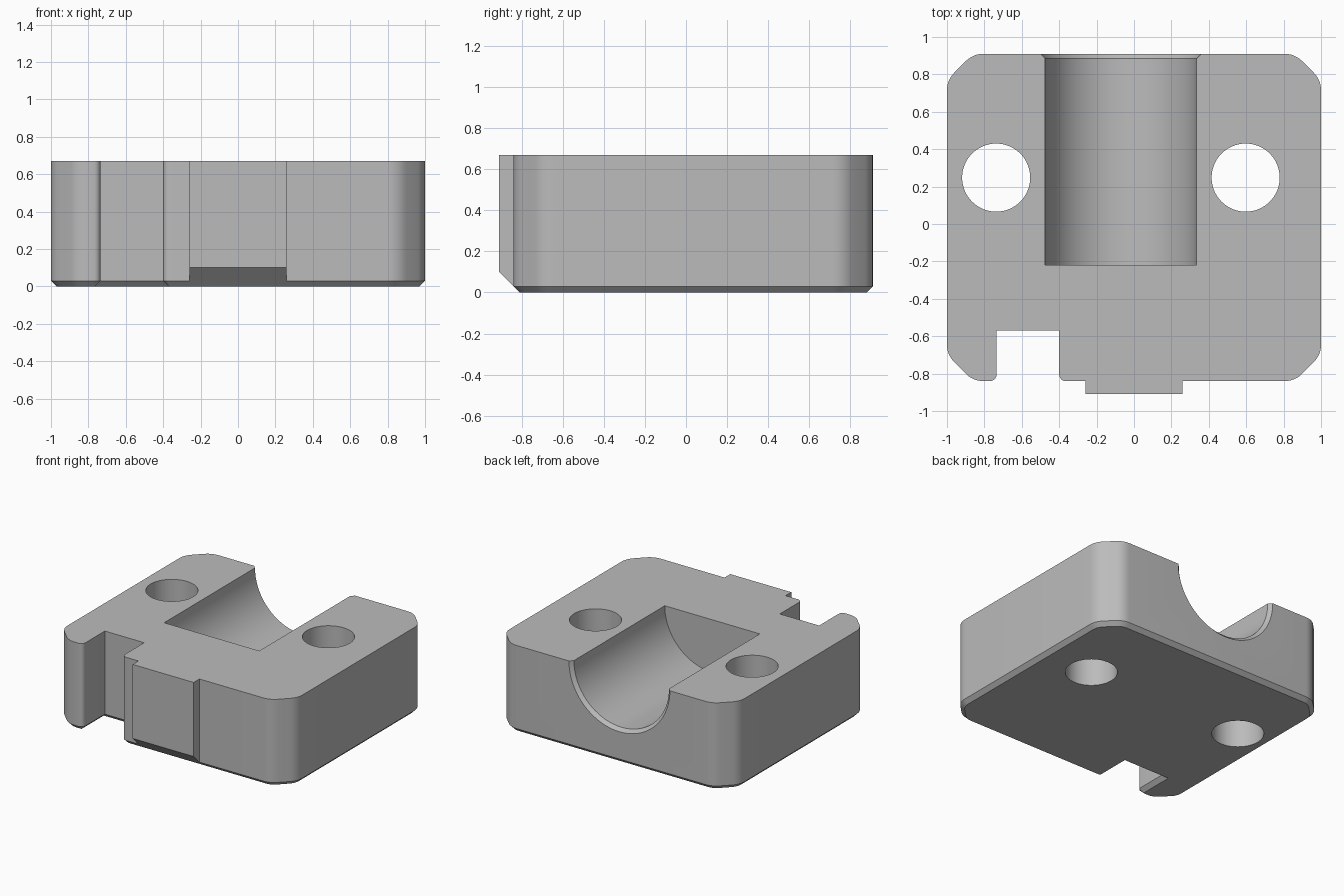
import bpy, bmesh, math
from mathutils import Vector

cube = bpy.data.objects.get("Cube")
if cube:
    bpy.data.objects.remove(cube, do_unlink=True)

TOP, CHAMFER = 0.67, 0.03
FRONT, BACK = -0.84, 0.91

grey = bpy.data.materials.new("plain grey")
grey.use_nodes = True
grey.diffuse_color = (0.5, 0.5, 0.5, 1)
for node in grey.node_tree.nodes:
    if node.type == 'BSDF_PRINCIPLED':
        node.inputs["Base Color"].default_value = grey.diffuse_color


def make_object(name, bm):
    bmesh.ops.recalc_face_normals(bm, faces=bm.faces[:])
    mesh = bpy.data.meshes.new(name)
    bm.to_mesh(mesh)
    bm.free()
    mesh.materials.append(grey)
    obj = bpy.data.objects.new(name, mesh)
    bpy.context.collection.objects.link(obj)
    return obj


def prism(bm, points, direction):
    """Extrude a closed outline; returns its starting face."""
    face = bm.faces.new([bm.verts.new(p) for p in points])
    made = bmesh.ops.extrude_face_region(bm, geom=[face], use_keep_orig=True)
    moved = [v for v in made["geom"] if isinstance(v, bmesh.types.BMVert)]
    bmesh.ops.translate(bm, verts=moved, vec=direction)
    return face


def lathe(name, rings, centre, axis, steps=64):
    """Capped solid of revolution from (distance, radius) rings."""
    bm = bmesh.new()
    loops = []
    for d, r in rings:
        loop = []
        for i in range(steps):
            a = math.tau * i / steps
            u, v = r * math.cos(a), r * math.sin(a)
            offset = (u, d, v) if axis == 'Y' else (u, v, d)
            loop.append(bm.verts.new(Vector(centre) + Vector(offset)))
        loops.append(loop)
    for low, high in zip(loops, loops[1:]):
        for i in range(steps):
            j = (i + 1) % steps
            bm.faces.new((low[i], low[j], high[j], high[i]))
    bm.faces.new(loops[0])
    bm.faces.new(loops[-1])
    return make_object(name, bm)


def rounded(corners, steps=6):
    """Round each (x, y, tangent length) corner with an arc."""
    points = []
    for i, (x, y, t) in enumerate(corners):
        p = Vector((x, y))
        if t == 0:
            points.append(p)
            continue
        a = (Vector(corners[i - 1][:2]) - p).normalized()
        b = (Vector(corners[(i + 1) % len(corners)][:2]) - p).normalized()
        half = a.angle(b) / 2
        radius = t * math.tan(half)
        centre = p + (a + b).normalized() * t / math.cos(half)
        start, end = p + a * t - centre, p + b * t - centre
        sweep = math.pi - 2 * half
        for k in range(steps + 1):
            f = k / steps
            arc = (start * math.sin((1 - f) * sweep) + end * math.sin(f * sweep)) / math.sin(sweep)
            points.append(centre + arc.normalized() * radius)
    return points


def combine(target, other, operation):
    mod = target.modifiers.new(operation.title(), 'BOOLEAN')
    mod.object, mod.operation, mod.solver = other, operation, 'EXACT'
    bpy.context.view_layer.objects.active = target
    bpy.ops.object.modifier_apply(modifier=mod.name)
    bpy.data.objects.remove(other, do_unlink=True)


# Body outline: clipped, softened corners and a notch in the front edge
c, t, s = 0.14, 0.055, 0.035
outline = rounded([
    (-1 + c, FRONT, t), (-0.735, FRONT, s), (-0.735, -0.57, 0), (-0.4, -0.57, 0),
    (-0.4, FRONT, s), (1 - c, FRONT, t), (1, FRONT + c, t), (1, BACK - c, t),
    (1 - c, BACK, t), (-1 + c, BACK, t), (-1, BACK - c, t), (-1, FRONT + c, t)])
bm = bmesh.new()
base = prism(bm, [(p.x, p.y, CHAMFER) for p in outline], (0, 0, TOP - CHAMFER))

# Bevelled lower rim
bmesh.ops.recalc_face_normals(bm, faces=bm.faces[:])
bmesh.ops.inset_region(bm, faces=[base], thickness=CHAMFER, use_even_offset=True)
for v in base.verts:
    v.co.z = 0
body = make_object("block_body", bm)

# Front tongue with a sloping underside
bm = bmesh.new()
profile = [(-0.8, TOP), (-BACK, TOP), (-BACK, 0.1), (FRONT, CHAMFER), (-0.8, CHAMFER)]
prism(bm, [(-0.26, y, z) for y, z in profile], (0.52, 0, 0))
combine(body, make_object("front_tongue", bm), 'UNION')

# Half-round trough, flared at its open back end
r, flare = 0.405, 0.025
trough = lathe("trough_cutter",
               [(-0.22, r), (BACK - flare, r), (BACK + flare, r + 2 * flare)],
               (-0.07, 0, TOP), 'Y', 96)
combine(body, trough, 'DIFFERENCE')

# Two vertical bolt holes
for x in (-0.737, 0.597):
    hole = lathe("hole_cutter", [(-0.1, 0.182), (1, 0.182)], (x, 0.248, 0), 'Z')
    combine(body, hole, 'DIFFERENCE')

# Smooth curved walls, crisp edges
bpy.ops.object.select_all(action='DESELECT')
body.select_set(True)
bpy.context.view_layer.objects.active = body
bpy.ops.object.shade_smooth_by_angle(angle=math.radians(25))
